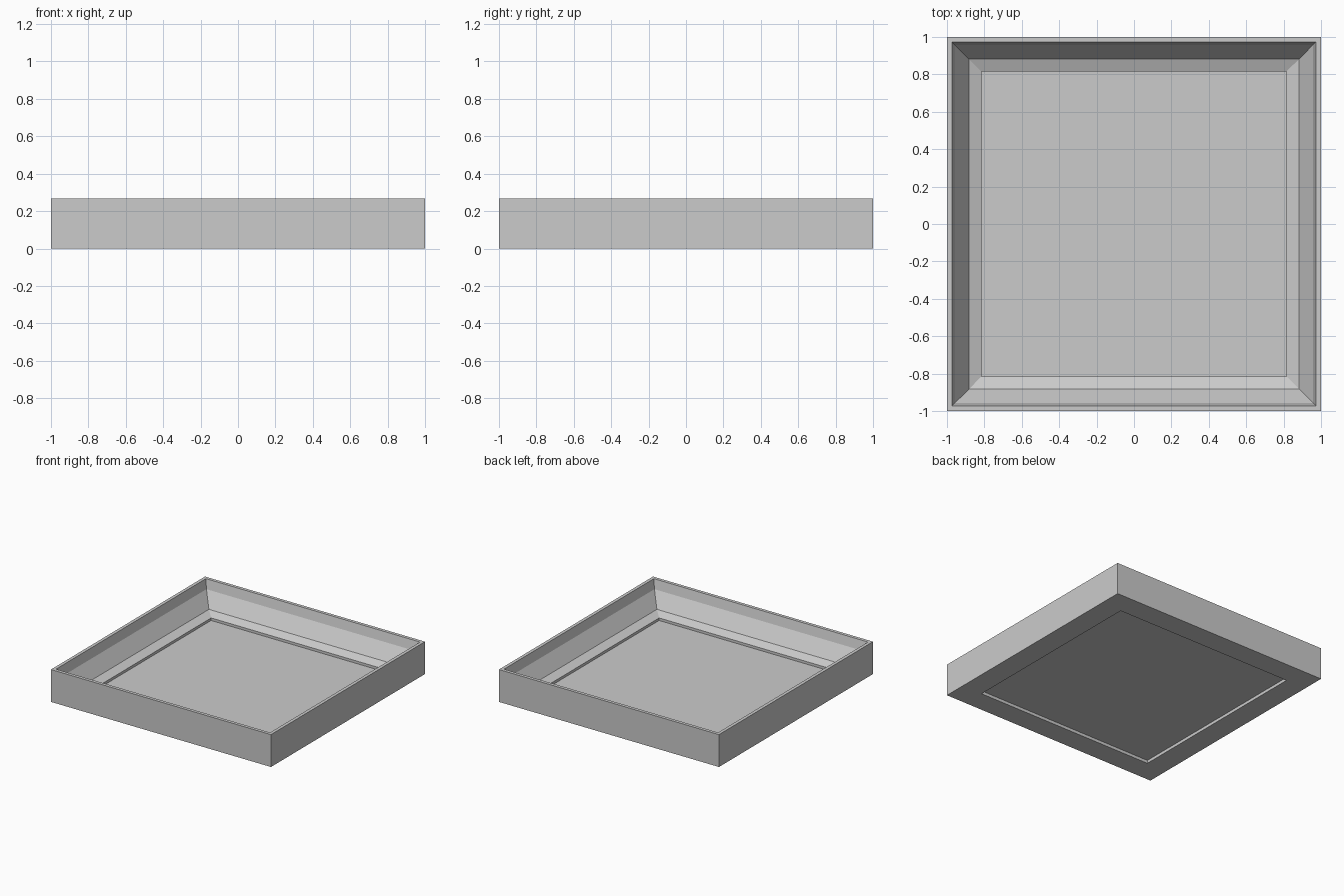
import bpy, bmesh

if "Cube" in bpy.data.objects:
    bpy.data.objects.remove(bpy.data.objects["Cube"])

# Square frame cross-section: (half width, height), closed loop
PROFILE = [(1.0, 0.0), (1.0, 0.266), (0.973, 0.266), (0.957, 0.19),
           (0.882, 0.073), (0.815, 0.046), (0.815, 0.0)]
CORNERS = [(-1, -1), (1, -1), (1, 1), (-1, 1)]


def make_object(name, bm):
    bmesh.ops.recalc_face_normals(bm, faces=bm.faces)
    mesh = bpy.data.meshes.new(name)
    bm.to_mesh(mesh)
    bm.free()
    obj = bpy.data.objects.new(name, mesh)
    bpy.context.collection.objects.link(obj)
    return obj


# Tray frame: mitred profile swept round four corners
bm = bmesh.new()
rings = [[bm.verts.new((sx * r, sy * r, z)) for sx, sy in CORNERS]
         for r, z in PROFILE]
for i, ring in enumerate(rings):
    nxt = rings[(i + 1) % len(rings)]
    for k in range(4):
        j = (k + 1) % 4
        bm.faces.new((ring[k], ring[j], nxt[j], nxt[k]))
make_object("tray_frame", bm)

# Thin floor panel set into the opening
bm = bmesh.new()
bm.faces.new([bm.verts.new((sx * 0.815, sy * 0.815, 0.025)) for sx, sy in CORNERS])
make_object("floor_panel", bm)
